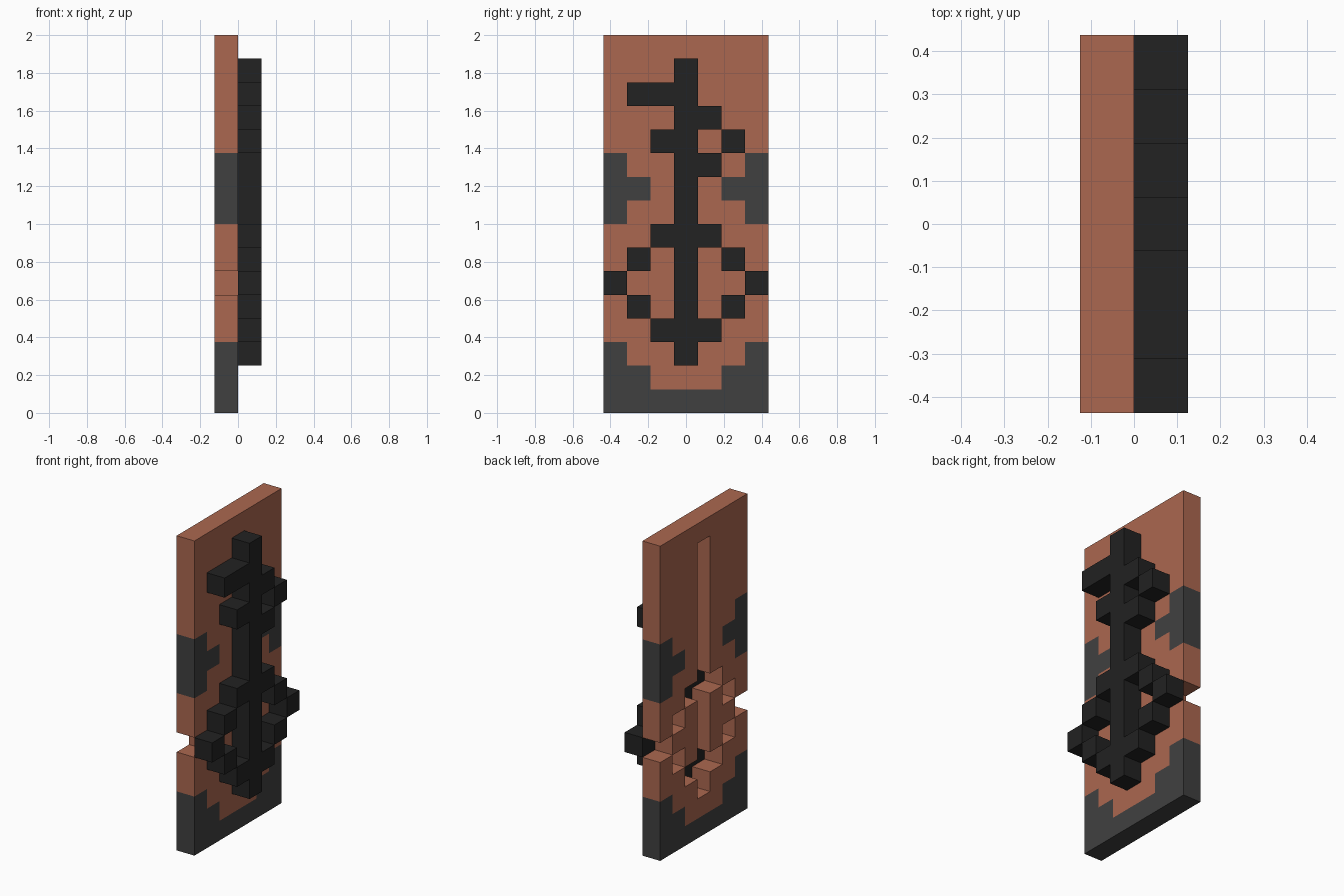
import bpy
import bmesh
from mathutils import Vector

cube = bpy.data.objects.get("Cube")
if cube:
    bpy.data.objects.remove(cube, do_unlink=True)

CELL = 0.125

# Top row first, columns from front (-y) to back (+y)
RELIEF = """
.......
...#...
.###...
...##..
..##.#.
...##..
...#...
...#...
..###..
.#.#.#.
#..#..#
.#.#.#.
..###..
...#...
.......
.......
""".split()

# c = clay, g = grey stone, . = opening through the panel
PANEL = """
ccccccc
ccc.ccc
ccc.ccc
ccc.ccc
ccc.ccc
gcc.ccg
ggc.cgg
gcc.ccg
cc...cc
c.c.c.c
.cc.cc.
c.c.c.c
cc...cc
gcc.ccg
ggcccgg
ggggggg
""".split()


def material(name, rgb):
    mat = bpy.data.materials.new(name)
    mat.use_nodes = True
    color = (*rgb, 1.0)
    mat.diffuse_color = color
    mat.node_tree.nodes["Principled BSDF"].inputs["Base Color"].default_value = color
    return mat


def build_layer(name, rows, x_mid, palette):
    """Extrude a character map into one layer of square blocks, outer faces only."""
    solid = {(col, len(rows) - 1 - r): ch
             for r, row in enumerate(rows)
             for col, ch in enumerate(row) if ch in palette}
    keys = list(palette)
    bm = bmesh.new()
    for (col, level), ch in solid.items():
        centre = Vector((x_mid, (col - 3) * CELL, (level + 0.5) * CELL))
        for axis in range(3):
            for sign in (-1, 1):
                step = [0, 0, 0]
                step[axis] = sign
                if axis and (col + step[1], level + step[2]) in solid:
                    continue
                n = Vector(step)
                u = Vector((0, 0, 1)) if axis != 2 else Vector((1, 0, 0))
                v = n.cross(u)
                corners = [centre + (n + u * a + v * b) * CELL / 2
                           for a, b in ((-1, -1), (1, -1), (1, 1), (-1, 1))]
                face = bm.faces.new([bm.verts.new(p) for p in corners])
                face.material_index = keys.index(ch)
    bmesh.ops.remove_doubles(bm, verts=bm.verts, dist=0.001)
    mesh = bpy.data.meshes.new(name)
    bm.to_mesh(mesh)
    bm.free()
    for mat in palette.values():
        mesh.materials.append(mat)
    obj = bpy.data.objects.new(name, mesh)
    bpy.context.collection.objects.link(obj)
    return obj


clay = material("clay", (0.41, 0.137, 0.08))
stone = material("grey_stone", (0.051, 0.051, 0.051))
black = material("black_stone", (0.016, 0.016, 0.016))

# Pierced upright panel
build_layer("panel", PANEL, -CELL / 2, {"c": clay, "g": stone})
# Raised black pattern on the panel's right-hand face
build_layer("relief_pattern", RELIEF, CELL / 2, {"#": black})
